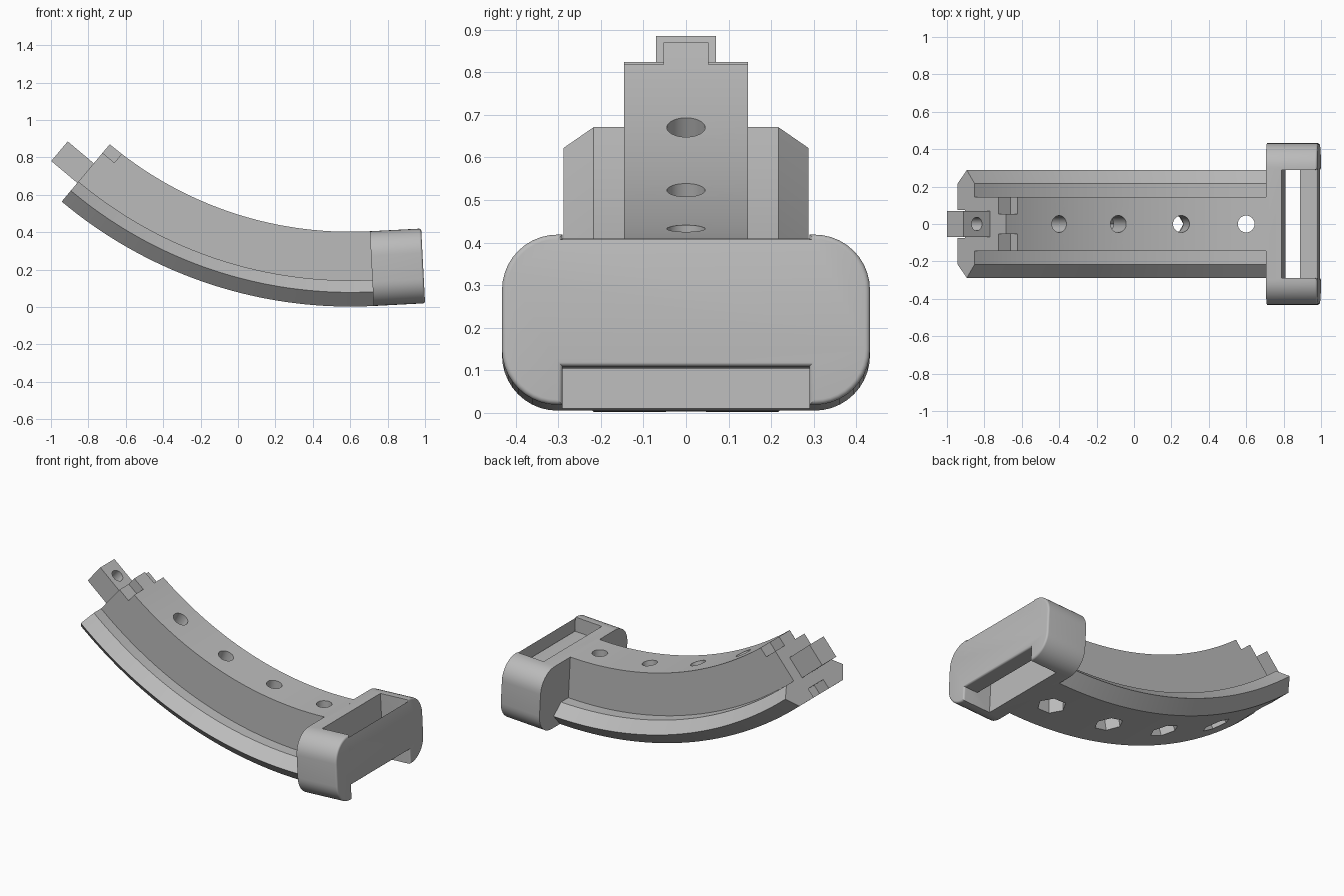
import bpy, bmesh, math
from mathutils import Matrix, Vector

cube = bpy.data.objects.get("Cube")
if cube:
    bpy.data.objects.remove(cube, do_unlink=True)

CX, CZ, R = 0.6, 2.402, 2.4      # arc centre and outer radius
START, END = -40, 3              # band sweep in degrees

grey = bpy.data.materials.new("plain_grey")
grey.use_nodes = True
grey.diffuse_color = (0.5, 0.5, 0.5, 1)
grey.node_tree.nodes["Principled BSDF"].inputs["Base Color"].default_value = (0.5, 0.5, 0.5, 1)


def frame(deg):
    """Local frame on the outer arc: x along the arc, y across, z towards the centre."""
    a = math.radians(deg)
    origin = Vector((CX + R * math.sin(a), 0, CZ - R * math.cos(a)))
    return Matrix.Translation(origin) @ Matrix.Rotation(-a, 4, 'Y')


def finish(name, bm, matrix=Matrix()):
    bmesh.ops.recalc_face_normals(bm, faces=bm.faces)
    bm.transform(matrix)
    mesh = bpy.data.meshes.new(name)
    bm.to_mesh(mesh)
    bm.free()
    mesh.materials.append(grey)
    obj = bpy.data.objects.new(name, mesh)
    bpy.context.collection.objects.link(obj)
    return obj


def box(name, lo, hi, matrix=Matrix()):
    bm = bmesh.new()
    bmesh.ops.create_cube(bm, size=1)
    for v in bm.verts:
        v.co = [lo[i] if v.co[i] < 0 else hi[i] for i in range(3)]
    return finish(name, bm, matrix)


def drill(name, sides, radius, z0, z1, matrix, x=0):
    bm = bmesh.new()
    bmesh.ops.create_cone(bm, cap_ends=True, segments=sides, radius1=radius,
                          radius2=radius, depth=z1 - z0)
    return finish(name, bm, matrix @ Matrix.Translation((x, 0, (z0 + z1) / 2)))


def activate(obj):
    bpy.ops.object.select_all(action='DESELECT')
    obj.select_set(True)
    bpy.context.view_layer.objects.active = obj


def cut(obj, cutters):
    activate(obj)
    for c in cutters:
        c.hide_render = True
        mod = obj.modifiers.new("cut", 'BOOLEAN')
        mod.operation, mod.solver, mod.object = 'DIFFERENCE', 'EXACT', c
        bpy.ops.object.modifier_apply(modifier=mod.name)
        bpy.data.objects.remove(c, do_unlink=True)


def smooth(obj):
    activate(obj)
    bpy.ops.object.shade_smooth_by_angle(angle=math.radians(30))


# Curved band: rail-shaped section swept along the arc
half = [(0.217, 0), (0.288, 0.076), (0.217, 0.14), (0.145, 0.14), (0.145, 0.4)]
section = half + [(-y, z) for y, z in reversed(half)]
bm = bmesh.new()
rings = []
STEPS = 43
for i in range(STEPS + 1):
    m = frame(START + (END + 0.5 - START) * i / STEPS)
    rings.append([bm.verts.new(m @ Vector((0, y, z))) for y, z in section])
n = len(section)
for a, b in zip(rings, rings[1:]):
    for j in range(n):
        k = (j + 1) % n
        bm.faces.new((a[j], a[k], b[k], b[j]))
bm.faces.new(rings[0])
bm.faces.new(rings[-1])
band = finish("curved_band", bm)

# Bolt holes with hexagonal nut pockets, plus end notches
cutters = []
for deg in (0, -10, -20, -30):
    cutters.append(drill("hole_cutter", 32, 0.045, -0.1, 0.5, frame(deg)))
    cutters.append(drill("nut_cutter", 6, 0.082, -0.1, 0.2,
                         frame(deg) @ Matrix.Rotation(math.pi / 2, 4, 'Z')))
tip = frame(START)
for side in (-1, 1):
    ys = sorted((side * 0.053, side * 0.3))
    cutters.append(box("top_notch_cutter", (-0.1, ys[0], 0.34), (0.082, ys[1], 0.5), tip))
cutters.append(box("bottom_notch_cutter", (-0.1, -0.075, -0.1), (0.082, 0.075, 0.06), tip))
cut(band, cutters)
smooth(band)

# End tab with a hole
tab = box("end_tab", (-0.182, -0.07, 0.13), (0.0, 0.07, 0.267), tip)
cut(tab, [drill("tab_hole_cutter", 32, 0.036, 0, 0.5, tip, -0.09)])
smooth(tab)

# Strap loop: rounded block cut down to a back plate, two side arms and a crossbar
DEPTH, WIDE, TALL, ROUND, INNER = 0.275, 0.432, 0.4, 0.13, 0.29
bm = bmesh.new()
outline = []
for q, (sy, sz) in enumerate(((1, 1), (-1, 1), (-1, -1), (1, -1))):
    for k in range(11):
        a = math.pi / 2 * (q + k / 10)
        outline.append((0, sy * (WIDE - ROUND) + ROUND * math.cos(a),
                        TALL / 2 + sz * (TALL / 2 - ROUND) + ROUND * math.sin(a)))
face = bm.faces.new([bm.verts.new(p) for p in outline])
out = bmesh.ops.extrude_face_region(bm, geom=[face])
bmesh.ops.translate(bm, vec=(DEPTH, 0, 0),
                    verts=[g for g in out["geom"] if isinstance(g, bmesh.types.BMVert)])
loop = finish("strap_loop", bm)
cut(loop, [
    box("slot_cutter", (0.085, -INNER, -0.1), (0.178, INNER, 0.5)),
    box("upper_cutter", (0.085, -INNER, 0.31), (0.5, INNER, 0.5)),
    box("lower_cutter", (0.085, -INNER, -0.1), (0.5, INNER, 0.09)),
])

# Round the outer rim of the strap loop
bm = bmesh.new()
bm.from_mesh(loop.data)
bmesh.ops.remove_doubles(bm, verts=bm.verts, dist=0.0005)
bmesh.ops.dissolve_limit(bm, angle_limit=0.01, verts=bm.verts, edges=bm.edges)
rim = [e for e in bm.edges
       if all(v.co.x > DEPTH - 0.001 for v in e.verts)
       and len(e.link_faces) == 2 and e.calc_face_angle() > 0.5]
bmesh.ops.bevel(bm, geom=rim, offset=0.028, segments=5, profile=0.5,
                affect='EDGES', clamp_overlap=True)
bm.transform(frame(END))
bm.to_mesh(loop.data)
bm.free()
smooth(loop)
